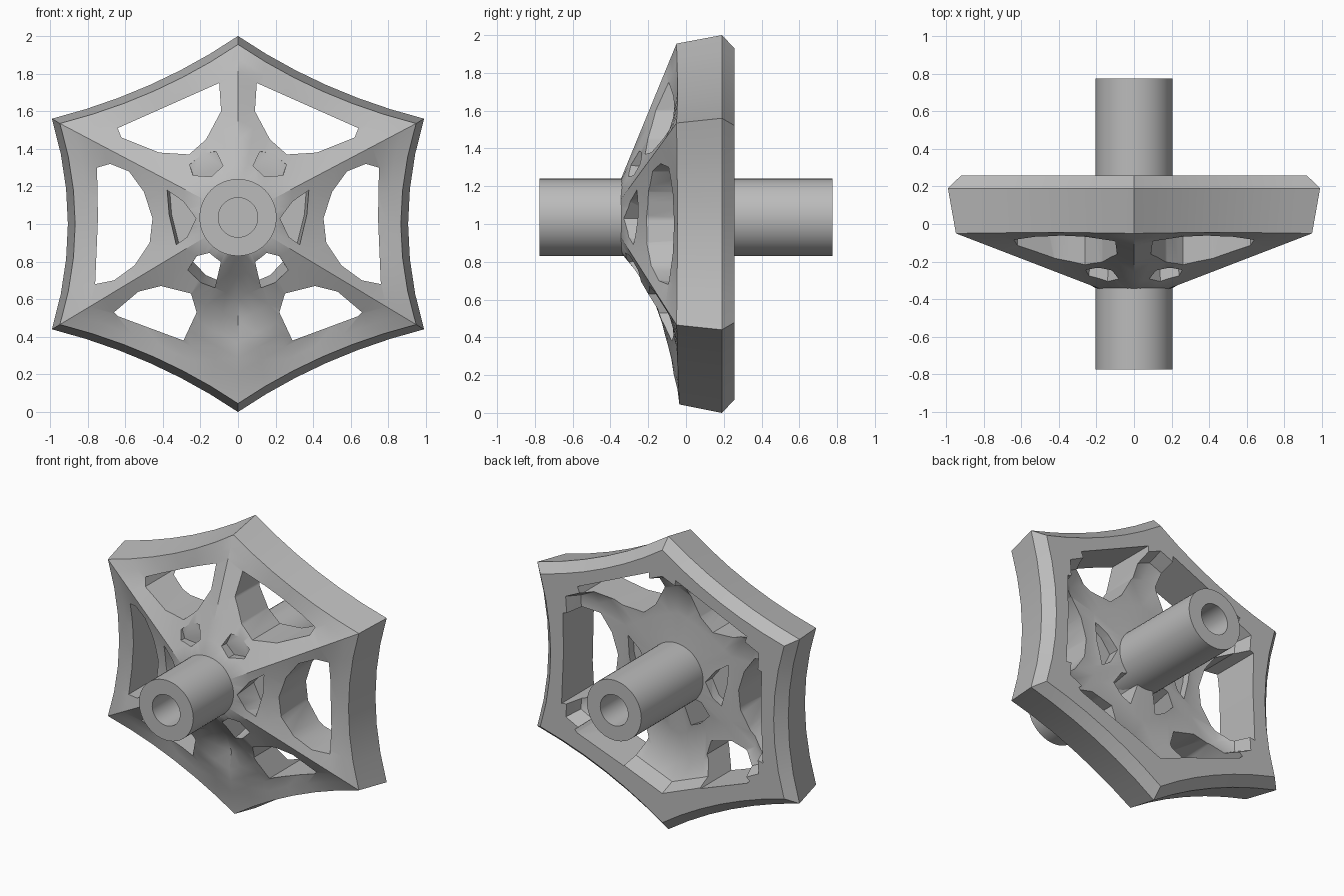
import bpy, bmesh, math
from mathutils import Vector

cube = bpy.data.objects.get("Cube")
if cube:
    bpy.data.objects.remove(cube)

metal = bpy.data.materials.new("light_grey")
metal.use_nodes = True
GREY = (0.5, 0.5, 0.5, 1)
metal.diffuse_color = GREY
metal.node_tree.nodes["Principled BSDF"].inputs["Base Color"].default_value = GREY

HUB = Vector((0, 1.035))
SEG = 6


def add_object(name, bm):
    bmesh.ops.recalc_face_normals(bm, faces=bm.faces)
    mesh = bpy.data.meshes.new(name)
    bm.to_mesh(mesh)
    bm.free()
    obj = bpy.data.objects.new(name, mesh)
    bpy.context.collection.objects.link(obj)
    mesh.materials.append(metal)
    return obj


def smooth(obj, angle):
    bpy.ops.object.select_all(action='DESELECT')
    obj.select_set(True)
    bpy.context.view_layer.objects.active = obj
    bpy.ops.object.shade_smooth_by_angle(angle=math.radians(angle))


STATIONS = (0, .15, .3, .45, .6, .8, .9, 1)


def sample(values, t):
    # Linear lookup in a depth profile running from hub (0) to rim (1)
    for i in range(7):
        if t <= STATIONS[i + 1] + 1e-6:
            k = (t - STATIONS[i]) / (STATIONS[i + 1] - STATIONS[i])
            return values[i] + (values[i + 1] - values[i]) * k
    return values[-1]


SPOKE = (-.35, -.305, -.26, -.215, -.17, -.11, -.08, -.05)
WEB = (-.35, -.29, -.24, -.19, -.135, -.065, -.055, -.045)
LOWER = (-.34, -.22, -.12, -.07, -.09, -.065, -.045, -.035)

# Concave hexagon outline, with how far each point is into a web or the lower spoke
corners = [Vector(c) for c in ((0, 1), (.99, .56), (.99, -.56), (0, -1), (-.99, -.56), (-.99, .56))]
outline = []
for i, a in enumerate(corners):
    b = corners[(i + 1) % 6]
    sag = .085 if abs(a.x - b.x) < .1 else .048
    for j in range(SEG):
        s = j / SEG
        p = a.lerp(b, s)
        p -= (a + b).normalized() * sag * 4 * s * (1 - s)
        near_low = max(0, 1 - s * 2.2) if i == 3 else max(0, 1 - (1 - s) * 2.2) if i == 2 else 0
        outline.append((p, math.sin(math.pi * s) ** 1.1, near_low))


def depth(t, web, low):
    y = sample(SPOKE, t) * (1 - web) + sample(WEB, t) * web
    return y * (1 - low) + sample(LOWER, t) * low


def disc_point(p, t):
    rim = Vector((p.x * .957, 1 + p.y * .955))
    start = HUB + (rim - HUB).normalized() * .19
    return start.lerp(rim, t)


# Thick wheel body: front skin, rim, back face and shallow recess behind
bm = bmesh.new()
columns = []
for p, web, low in outline:
    col = []
    for t in (0, .15, .3, .45, .6, .7, .8, .9, 1):
        q = disc_point(p, t)
        col.append((q.x, depth(t, web, low), q.y))
    col.append((p.x, .19, 1 + p.y))
    col.append((p.x * .93, .257, 1 + p.y * .93))
    edge = .72 + .06 * web
    for k, y in ((1, .257), (.93, .15), (.75, .09), (.4, .08), (0, .11)):
        q = disc_point(p, edge * k)
        col.append((q.x, y, q.y))
    columns.append([bm.verts.new(v) for v in col])
for i, a in enumerate(columns):
    b = columns[(i + 1) % len(columns)]
    for j in range(len(a) - 1):
        bm.faces.new((a[j], a[j + 1], b[j + 1], b[j]))
bm.faces.new([c[0] for c in columns])
bm.faces.new([c[-1] for c in columns])
bmesh.ops.triangulate(bm, faces=bm.faces)
wheel = add_object("wheel_body", bm)


def add_prism(bm, pts, y0, y1, lean):
    # Prism through the dish, leaning towards the hub as it goes back
    centre = sum((Vector(p) for p in pts), Vector((0, 0))) / len(pts)
    out = (centre - HUB).normalized()
    loops = []
    for y in (y0, y1):
        shift = out * (-lean * (y + .29))
        loops.append([bm.verts.new((x + shift.x, y, z + shift.y)) for x, z in pts])
    n = len(pts)
    for i in range(n):
        k = (i + 1) % n
        bm.faces.new((loops[0][i], loops[0][k], loops[1][k], loops[1][i]))
    for loop in loops:
        bm.faces.new(loop)


def cut(target, name, shapes):
    bm = bmesh.new()
    for pts, y0, y1, lean in shapes:
        for side in (1, -1):
            add_prism(bm, [(x * side, z) for x, z in pts], y0, y1, lean)
    cutter = add_object(name, bm)
    cutter.hide_render = True
    mod = target.modifiers.new(name, 'BOOLEAN')
    mod.operation = 'DIFFERENCE'
    mod.solver = 'EXACT'
    mod.object = cutter
    bpy.context.view_layer.objects.active = target
    bpy.ops.object.modifier_apply(modifier=name)
    bpy.data.objects.remove(cutter)


# Six large windows between the spokes
top_window = [(.1, 1.75), (.64, 1.51), (.62, 1.46), (.42, 1.38), (.26, 1.37), (.17, 1.45), (.09, 1.6)]
side_window = [(.68, 1.32), (.75, 1.3), (.745, 1.03), (.76, .68), (.66, .7), (.55, .78),
               (.47, .9), (.455, 1.03), (.5, 1.17), (.58, 1.28)]
low_window = [(.41, .67), (.53, .64), (.66, .53), (.64, .51), (.29, .38), (.22, .53), (.25, .63)]
cut(wheel, "window_cutter", [(w, -.6, .6, 0) for w in (top_window, side_window, low_window)])

# Small openings around the hub: blind pockets above and at the sides, through slots below
pocket = [(.14, 1.25), (.08, 1.31), (.12, 1.39), (.19, 1.38), (.26, 1.32), (.24, 1.26)]
side_slot = [(.22, 1.03), (.29, 1.12), (.38, 1.18), (.37, 1.05), (.33, .89), (.27, .93)]
low_slot = [(.09, .8), (.13, .65), (.2, .68), (.27, .75), (.22, .83), (.15, .85)]
cut(wheel, "slot_cutter", [(pocket, -.42, -.235, .1), (side_slot, -.42, -.12, .1),
                           (side_slot, .03, .3, 0), (low_slot, -.42, .3, .15)])
smooth(wheel, 35)

# Axle tube with a blind bore at each end
bm = bmesh.new()
rings = []
for y, r in ((-.36, .105), (-.775, .105), (-.775, .205), (.775, .205), (.775, .105), (.36, .105)):
    rings.append([bm.verts.new((r * math.cos(a), y, HUB.y + r * math.sin(a)))
                  for a in (i * math.tau / 48 for i in range(48))])
for a, b in zip(rings, rings[1:]):
    for i in range(48):
        k = (i + 1) % 48
        bm.faces.new((a[i], a[k], b[k], b[i]))
bm.faces.new(rings[0])
bm.faces.new(rings[-1])
axle = add_object("axle_tube", bm)
smooth(axle, 30)
